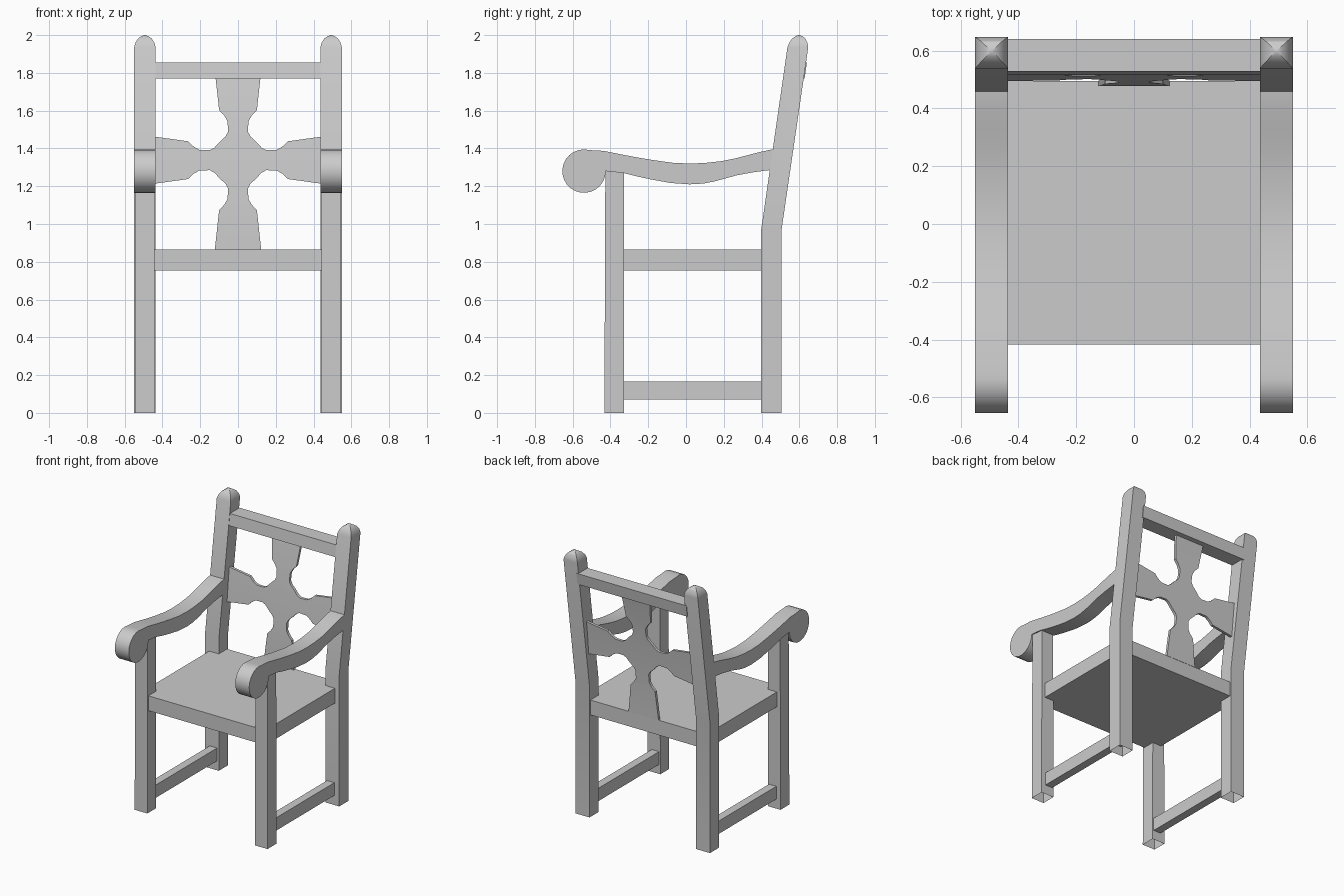
import bpy, bmesh
from math import sin, cos, pi, radians
from mathutils import Vector

if "Cube" in bpy.data.objects:
    bpy.data.objects.remove(bpy.data.objects["Cube"])


def finish(name, bm, mirror=False, smooth=None):
    bmesh.ops.recalc_face_normals(bm, faces=bm.faces[:])
    me = bpy.data.meshes.new(name)
    bm.to_mesh(me)
    bm.free()
    ob = bpy.data.objects.new(name, me)
    bpy.context.collection.objects.link(ob)
    bpy.context.view_layer.objects.active = ob
    for o in bpy.context.selected_objects:
        o.select_set(False)
    ob.select_set(True)
    if smooth:
        bpy.ops.object.shade_smooth_by_angle(angle=radians(smooth))
    if mirror:
        ob.modifiers.new("mirror", 'MIRROR').use_mirror_merge = False
    return ob


def prism(pts, vec):
    """Extrude a closed outline of 3D points along vec."""
    bm = bmesh.new()
    face = bm.faces.new([bm.verts.new(p) for p in pts])
    ext = bmesh.ops.extrude_face_region(bm, geom=[face], use_keep_orig=True)
    verts = [g for g in ext["geom"] if isinstance(g, bmesh.types.BMVert)]
    bmesh.ops.translate(bm, verts=verts, vec=vec)
    return bm


def side_prism(yz, x0, x1):
    return prism([(x0, y, z) for y, z in yz], (x1 - x0, 0, 0))


def box(x0, x1, y0, y1, z0, z1):
    return side_prism([(y0, z0), (y1, z0), (y1, z1), (y0, z1)], x0, x1)


def loft(rings, cap_top=True):
    """Rectangular rings (x, y, z, half x, half y), open at the foot."""
    bm = bmesh.new()
    prev = None
    for x, y, z, a, b in rings:
        ring = [bm.verts.new((x + sx * a, y + sy * b, z))
                for sx, sy in ((-1, -1), (1, -1), (1, 1), (-1, 1))]
        if prev:
            for i in range(4):
                j = (i + 1) % 4
                bm.faces.new((prev[i], prev[j], ring[j], ring[i]))
        prev = ring
    if cap_top:
        bm.faces.new(prev)
    return bm


# Seat and lower side rails
finish("seat", box(-.515, .515, -.417, .495, .755, .865))
finish("side_rail", box(.45, .51, -.36, .42, .07, .165), mirror=True)

# Front legs
finish("front_leg", loft([(.492, -.38, 0, .052, .052), (.492, -.377, 1.30, .05, .05)]), mirror=True)

# Back posts: upright, then leaning, with a domed square tip
PX = .493
finish("back_post", loft([
    (PX, .452, 0, .057, .054), (PX, .452, .97, .057, .054),
    (PX, .592, 1.935, .057, .055), (PX, .595, 1.96, .050, .048),
    (PX, .597, 1.982, .036, .035), (PX, .598, 1.994, .019, .018),
    (PX, .598, 2.0, .004, .004)]), mirror=True, smooth=25)

# Top rail, leaning with the posts
finish("top_rail", side_prism([(.516, 1.77), (.628, 1.77), (.640, 1.855), (.528, 1.855)], -.45, .45))

# Arms: curved bar ending in a round scroll
top = [(.49, 1.398), (.457, 1.395), (.39, 1.381), (.325, 1.364), (.26, 1.347), (.19, 1.333),
       (.10, 1.323), (.02, 1.32), (-.07, 1.324), (-.165, 1.337), (-.25, 1.351),
       (-.325, 1.365), (-.435, 1.387)]
scroll = [(-.54 + .115 * cos(a), 1.28 + .115 * sin(a))
          for a in (radians(75 + i * 285 / 20) for i in range(21))]
under = [(-.33, 1.27), (-.26, 1.252), (-.19, 1.237), (-.08, 1.217), (.02, 1.21), (.09, 1.214),
         (.15, 1.225), (.21, 1.242), (.27, 1.258), (.35, 1.273), (.44, 1.285), (.49, 1.29)]
finish("arm", side_prism(top + scroll + under, .436, .55), mirror=True, smooth=30)

# Pierced cross splat, gently curved backwards
half = [(.445, .125), (.265, .10), (.235, .072), (.205, .055),
        (.15, .053), (.125, .066), (.105, .088)]
quad = half + [(b, a) for a, b in reversed(half)]
quad[-1] = (.123, .475)
outline = (quad + [(-x, z) for x, z in reversed(quad)]
           + [(-x, -z) for x, z in quad] + [(x, -z) for x, z in reversed(quad)])
CZ = 1.338
bm = prism([(x, 0, CZ + z) for x, z in outline], (0, .02, 0))
for i in range(1, 12):
    bmesh.ops.bisect_plane(bm, geom=bm.verts[:] + bm.edges[:] + bm.faces[:],
                           plane_co=Vector((0, 0, .865 + i * .078)), plane_no=Vector((0, 0, 1)))
for v in bm.verts:
    t = v.co.z - .865
    v.co.y += .477 + .02 * t + .09 * t * t
finish("back_splat", bm, smooth=30)
